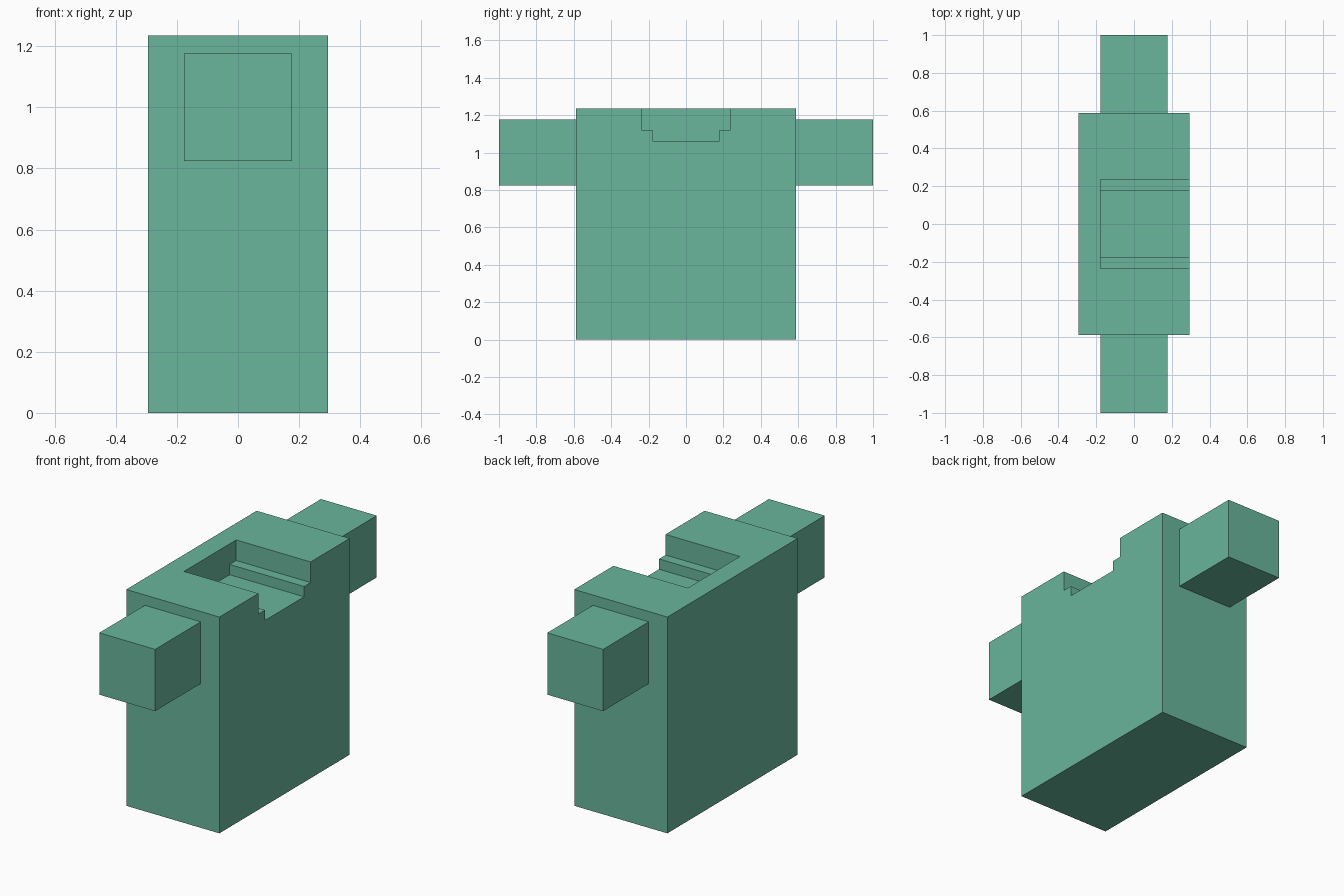
import bpy, bmesh

if "Cube" in bpy.data.objects:
    bpy.data.objects.remove(bpy.data.objects["Cube"])

U = 1 / 17  # the model sits on a regular grid of this step

green = bpy.data.materials.new("sea green")
green.diffuse_color = (0.142, 0.466, 0.331, 1)
green.use_nodes = True
green.node_tree.nodes["Principled BSDF"].inputs["Base Color"].default_value = green.diffuse_color


def prism(name, profile, x0, x1):
    """Extrude a (y, z) profile along x; all values in grid steps."""
    bm = bmesh.new()
    face = bm.faces.new([bm.verts.new((x0 * U, y * U, z * U)) for y, z in profile])
    ext = bmesh.ops.extrude_face_region(bm, geom=[face])
    verts = [g for g in ext["geom"] if isinstance(g, bmesh.types.BMVert)]
    bmesh.ops.translate(bm, verts=verts, vec=((x1 - x0) * U, 0, 0))
    bmesh.ops.recalc_face_normals(bm, faces=bm.faces)
    mesh = bpy.data.meshes.new(name)
    bm.to_mesh(mesh)
    bm.free()
    mesh.materials.append(green)
    obj = bpy.data.objects.new(name, mesh)
    bpy.context.collection.objects.link(obj)
    return obj


def box(name, x0, x1, y0, y1, z0, z1):
    return prism(name, [(y0, z0), (y1, z0), (y1, z1), (y0, z1)], x0, x1)


# Lower block and upper block of the body
box("lower_body", -5, 5, -10, 10, 0, 6)
torso = box("upper_body", -5, 5, -10, 10, 6, 21)

# Stepped recess in the top, open towards +x
recess = prism("recess_cutter", [(-4, 22), (-4, 19), (-3, 19), (-3, 18),
                                 (3, 18), (3, 19), (4, 19), (4, 22)], -3, 6)
recess.hide_render = True
recess.display_type = 'WIRE'
cut = torso.modifiers.new("recess", 'BOOLEAN')
cut.operation = 'DIFFERENCE'
cut.solver = 'EXACT'
cut.object = recess

# Side lugs at both ends
for name, side in (("front_lug", -1), ("back_lug", 1)):
    y0, y1 = sorted((side * 10, side * 17))
    box(name, -3, 3, y0, y1, 14, 20)
